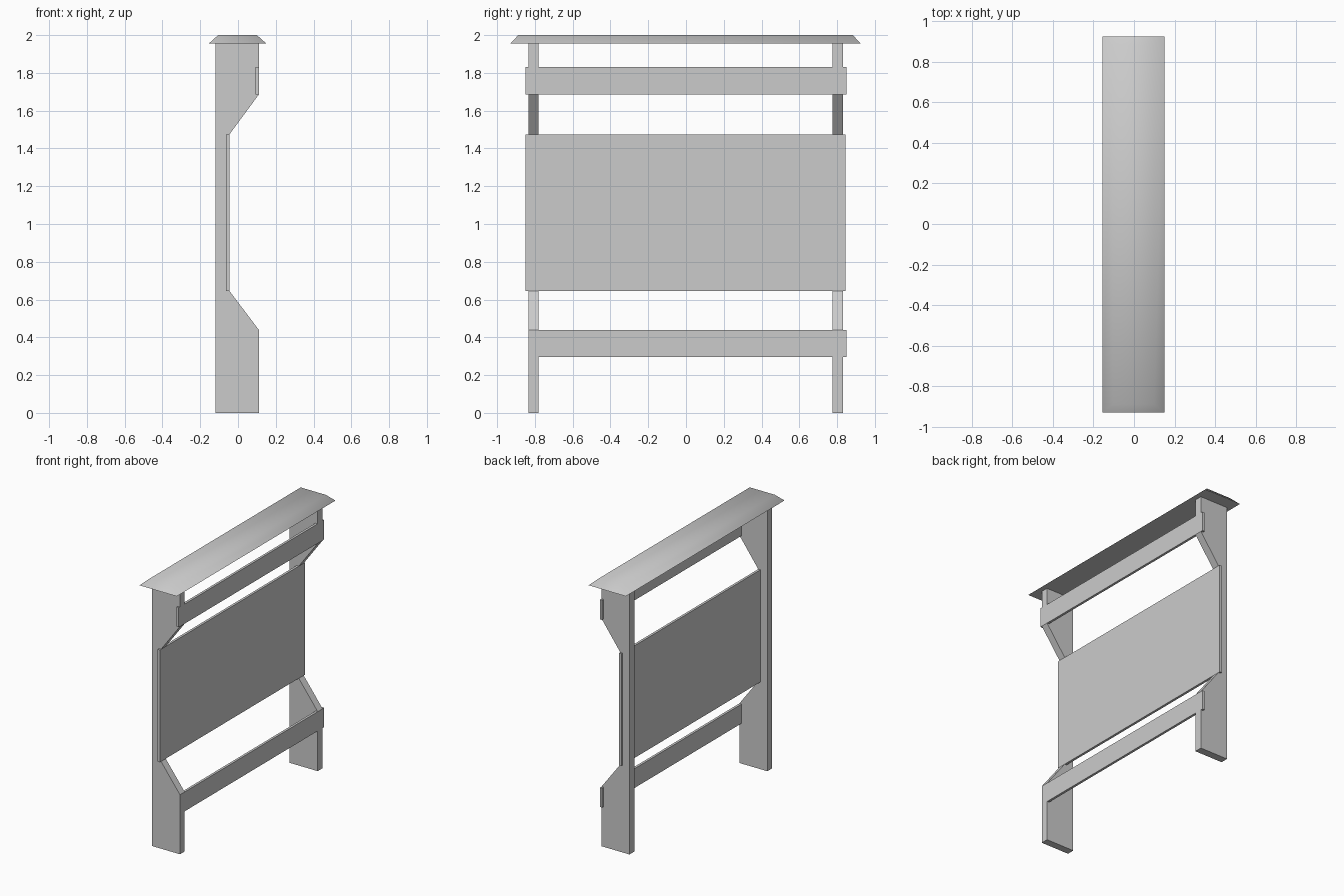
import bpy, bmesh

cube = bpy.data.objects.get("Cube")
if cube:
    bpy.data.objects.remove(cube, do_unlink=True)

grey = bpy.data.materials.new("plain grey")
grey.use_nodes = True
grey.diffuse_color = (0.6, 0.6, 0.6, 1)
grey.node_tree.nodes["Principled BSDF"].inputs["Base Color"].default_value = (0.6, 0.6, 0.6, 1)


def finish(name, bm):
    bmesh.ops.recalc_face_normals(bm, faces=bm.faces)
    mesh = bpy.data.meshes.new(name)
    bm.to_mesh(mesh)
    bm.free()
    mesh.materials.append(grey)
    obj = bpy.data.objects.new(name, mesh)
    bpy.context.collection.objects.link(obj)
    return obj


def box(name, low, high):
    bm = bmesh.new()
    bmesh.ops.create_cube(bm, size=1)
    for v in bm.verts:
        v.co = [h if c > 0 else l for c, l, h in zip(v.co, low, high)]
    return finish(name, bm)


def post(name, y0, y1):
    # Side profile with a recess for the panel, extruded along y
    profile = [(-0.12, 0), (0.11, 0), (0.11, 0.44), (-0.045, 0.645),
               (-0.045, 1.475), (0.11, 1.685), (0.11, 1.96), (-0.12, 1.96)]
    bm = bmesh.new()
    face = bm.faces.new([bm.verts.new((x, y0, z)) for x, z in profile])
    side = bmesh.ops.extrude_face_region(bm, geom=[face])
    moved = [g for g in side["geom"] if isinstance(g, bmesh.types.BMVert)]
    bmesh.ops.translate(bm, verts=moved, vec=(0, y1 - y0, 0))
    return finish(name, bm)


# Two upright posts
post("right_post", -0.835, -0.78)
post("left_post", 0.775, 0.832)

# Display panel and the two rails, flush with the post fronts
box("panel", (-0.063, -0.85, 0.645), (-0.045, 0.845, 1.475))
box("upper_rail", (0.092, -0.85, 1.685), (0.11, 0.85, 1.83))
box("lower_rail", (0.092, -0.835, 0.297), (0.11, 0.85, 0.44))

# Roof cap with sloping edges, softly shaded above a flat underside
roof = box("roof", (-0.155, -0.93, 1.955), (0.15, 0.925, 2.0))
for v in roof.data.vertices:
    if v.co.z > 1.98:
        v.co.x += 0.05 if v.co.x < 0 else -0.05
        v.co.y += 0.042 if v.co.y < 0 else -0.042
for poly in roof.data.polygons:
    poly.use_smooth = True
for edge in roof.data.edges:
    ends = [roof.data.vertices[i].co.z for i in edge.vertices]
    edge.use_edge_sharp = max(ends) < 1.98
